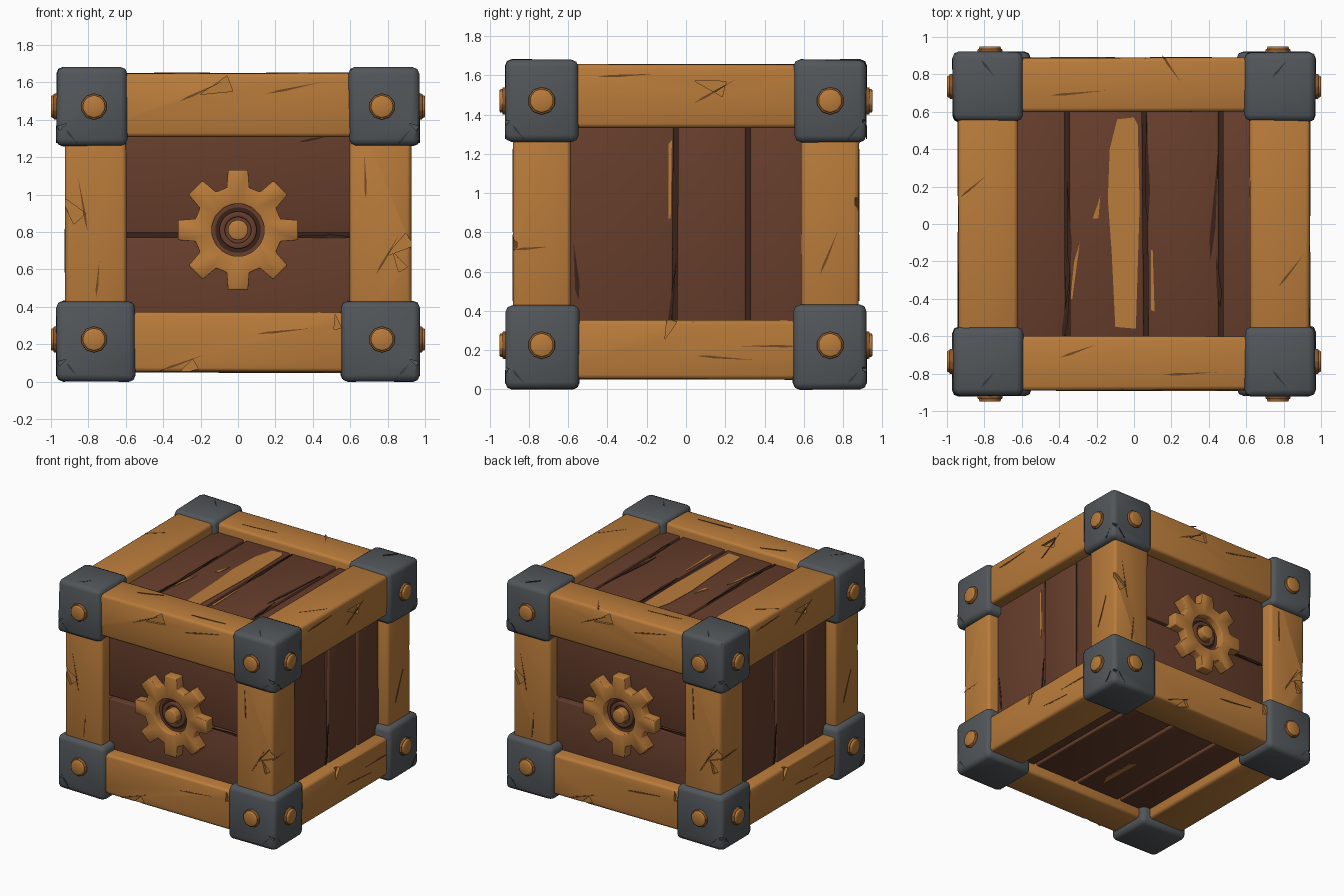
import bpy, bmesh, math, random
from mathutils import Matrix, Vector

random.seed(4)
cube = bpy.data.objects.get("Cube")
if cube:
    bpy.data.objects.remove(cube, do_unlink=True)


def material(name, rgb):
    m = bpy.data.materials.new(name)
    m.use_nodes = True
    m.diffuse_color = (*rgb, 1)
    m.node_tree.nodes["Principled BSDF"].inputs["Base Color"].default_value = (*rgb, 1)
    return m


OAK = material("light wood", (0.49, 0.2, 0.043))
BROWN = material("brown plank", (0.135, 0.048, 0.025))
DARK = material("dark gap", (0.04, 0.016, 0.01))
GRAIN = material("wood crack", (0.17, 0.065, 0.018))
IRON = material("grey iron", (0.084, 0.094, 0.103))
NICK = material("iron nick", (0.035, 0.04, 0.046))
RIM = material("bolt rim", (0.27, 0.1, 0.025))


# Each side has its own frame: u right, v up, w outward
def frame(u, v):
    u, v = Vector(u), Vector(v)
    return Matrix((u, v, u.cross(v))).transposed()


X, Y, Z = Vector((1, 0, 0)), Vector((0, 1, 0)), Vector((0, 0, 1))
SIDES = {"front": frame(X, Z), "back": frame(-X, Z), "right": frame(Y, Z),
         "left": frame(-Y, Z), "top": frame(X, Y), "bottom": frame(X, -Y)}
# Outward position of the recessed plank surface on each side
PANEL = {"front": .785, "back": .785, "right": .84, "left": .84, "top": 1.58, "bottom": -.13}


def bake(obj):
    """Replace the mesh by its modified result, with soft bevels and sharp edges."""
    deps = bpy.context.evaluated_depsgraph_get()
    obj.data = bpy.data.meshes.new_from_object(obj.evaluated_get(deps))
    obj.modifiers.clear()
    for p in obj.data.polygons:
        p.use_smooth = True
    obj.data.set_sharp_from_angle(angle=math.radians(48))


def slab(name, side, pts, w0, w1, mat, bevel=0, jitter=0, hole=None):
    """Outline extruded outward from w0 to w1 on one side of the crate."""
    bm = bmesh.new()
    n = len(pts)

    def loop(points, w):
        return [bm.verts.new(SIDES[side] @ Vector(
            [c + random.uniform(-jitter, jitter) for c in (*p, w)])) for p in points]

    def bridge(a, b):
        for i in range(n):
            j = (i + 1) % n
            bm.faces.new((a[i], a[j], b[j], b[i]))

    low, high = loop(pts, w0), loop(pts, w1)
    bridge(low, high)
    if hole:
        low_in, high_in = loop(hole, w0), loop(hole, w1)
        bridge(low_in, high_in)
        bridge(low, low_in)
        bridge(high, high_in)
    else:
        bm.faces.new(low)
        bm.faces.new(high)
    bmesh.ops.recalc_face_normals(bm, faces=bm.faces)
    me = bpy.data.meshes.new(name)
    bm.to_mesh(me)
    bm.free()
    me.materials.append(mat)
    obj = bpy.data.objects.new(name, me)
    bpy.context.collection.objects.link(obj)
    if bevel:
        mod = obj.modifiers.new("bevel", "BEVEL")
        mod.width, mod.segments, mod.limit_method = bevel, 2, "ANGLE"
        bake(obj)
    return obj


def rect(u0, u1, v0, v1):
    return [(u0, v0), (u1, v0), (u1, v1), (u0, v1)]


def circle(u, v, r, n):
    return [(u + r * math.cos(math.tau * (i + .5) / n),
             v + r * math.sin(math.tau * (i + .5) / n)) for i in range(n)]


def notch(obj, side, u, v, w, size, angle):
    """Cut a wedge-shaped chip out of a part."""
    a = math.radians(angle)
    tri = [(u + size * k * math.cos(a + t), v + size * k * math.sin(a + t))
           for k, t in ((1, 0), (.45, 2.3), (.45, -2.3))]
    cutter = slab("chip_cutter", side, tri, w - .02, w + .05, obj.data.materials[0])
    cutter.hide_render = True
    mod = obj.modifiers.new("chip", "BOOLEAN")
    mod.operation, mod.object, mod.solver = "DIFFERENCE", cutter, "EXACT"
    bake(obj)
    bpy.data.objects.remove(cutter, do_unlink=True)


def crack(side, u, v, length, angle, w, mat=GRAIN, width=.013):
    """Thin tapering split lying on a surface."""
    a = math.radians(angle)
    d, s = Vector((math.cos(a), math.sin(a))), Vector((-math.sin(a), math.cos(a)))
    c = Vector((u, v))
    pts = [c - d * length / 2, c - d * length * .2 - s * width / 2,
           c + d * length / 2, c - d * length * .3 + s * width / 2]
    slab("crack", side, [tuple(p) for p in pts], w - .004, w + .003, mat)


def patch(side, pts):
    """Worn light area painted on the planks."""
    slab("worn_patch", side, pts, PANEL[side] - .004, PANEL[side] + .003, OAK)


# Dark core seen through the gaps between the planks
slab("inner_core", "top", rect(-.77, .77, -.72, .72), .18, 1.53, DARK)


# Recessed planks
def planks(side, cuts, lo, hi, across=False):
    edges = [(c + random.uniform(-.006, .006), c + random.uniform(-.006, .006)) for c in cuts]
    g, w = .012, PANEL[side]
    for (a0, a1), (b0, b1) in zip(edges, edges[1:]):
        pts = [(a0 + g, lo), (b0 - g, lo), (b1 - g, hi), (a1 + g, hi)]
        if across:
            pts = [(v, u) for u, v in pts]
        slab(side + "_plank", side, pts, w - .07, w, BROWN, .008)


for side in ("front", "back"):
    planks(side, (.16, .78, 1.5), -.75, .75, True)
    crack(side, .42, .775, .4, 180, PANEL[side], DARK, .022)
    crack(side, .42, 1.3, .2, 12, PANEL[side], DARK)
for side in ("right", "left"):
    planks(side, (-.72, -.055, .32, .72), .16, 1.5)
    patch(side, [(-.09, .87), (-.078, .87), (-.072, 1.27), (-.09, 1.25)])
    crack(side, -.07, .47, .4, 84, PANEL[side], DARK, .02)
    crack(side, -.56, .6, .3, 95, PANEL[side], DARK, .025)
for side in ("top", "bottom"):
    planks(side, (-.78, -.36, .06, .46, .78), -.72, .72)
for u, v, length, angle in ((-.35, .0, .5, 92), (.43, .1, .6, 86), (.45, -.3, .3, 95),
                            (.07, .3, .6, 91), (-.36, -.45, .4, 84)):
    crack("top", u, v, length, angle, PANEL["top"], DARK, .028)

patch("top", [(-.1, -.55), (.01, -.56), (.03, .1), (.02, .53), (0, .57),
              (-.09, .56), (-.13, .4), (-.14, .13), (-.12, -.14)])
patch("top", [(-.34, -.4), (-.33, -.4), (-.29, -.1), (-.32, -.2)])
patch("top", [(.09, -.14), (.1, -.14), (.11, -.47), (.09, -.46)])
patch("top", [(-.22, .03), (-.19, .03), (-.18, .15)])
patch("bottom", [(-.11, .1), (-.07, .14), (-.06, .4), (-.1, .48)])

# Gear emblem on the front and back
teeth, mid = 8, .81
outer, inner = [], []
for t in range(teeth):
    for r, off in ((.235, -.26), (.325, -.165), (.325, .165), (.235, .26)):
        a = math.tau * t / teeth + off
        outer.append((r * math.cos(a), mid + r * math.sin(a)))
        inner.append((.14 * math.cos(a), mid + .14 * math.sin(a)))
for side in ("front", "back"):
    slab("gear", side, outer, .75, .86, OAK, .007, hole=inner)
    slab("gear_recess", side, circle(0, mid, .145, 24), .74, .8, BROWN)
    slab("gear_groove", side, circle(0, mid, .122, 24), .79, .803, DARK,
         hole=circle(0, mid, .09, 24))
    slab("gear_inner_ring", side, circle(0, mid, .1, 24), .75, .825, BROWN, .006,
         hole=circle(0, mid, .07, 24))
    slab("gear_hub", side, circle(0, mid, .056, 10), .75, .865, OAK, .008)

# Outer frame: horizontal beams
for side in ("front", "back"):
    top = slab("upper_beam", side, rect(-.8, .8, 1.31, 1.65), .6, .89, OAK, .022, .004)
    low = slab("lower_beam", side, rect(-.8, .8, .05, .37), .6, .89, OAK, .022, .004)
    notch(top, side, -.08, 1.58, .89, .13, 200)
    notch(low, side, -.25, .08, .89, .09, 210)
    notch(low, side, .53, .3, .89, .06, 100)
for side in ("right", "left"):
    top = slab("upper_side_beam", side, rect(-.75, .75, 1.33, 1.655), .62, .94, OAK, .022, .004)
    low = slab("lower_side_beam", side, rect(-.75, .75, .05, .355), .62, .94, OAK, .022, .004)
    notch(top, side, .16, 1.54, .94, .12, 165)
    notch(low, side, -.08, .33, .94, .08, 250)

# Four posts, eight iron corners
for sx in (-1, 1):
    for sy in (-1, 1):
        post = slab("corner_post", "top", rect(*sorted((sx * .598, sx * .925)),
                    *sorted((sy * .585, sy * .88))), .2, 1.5, OAK, .022, .004)
        side = "front" if sy < 0 else "back"
        if sx * sy < 0:
            notch(post, side, .87, .62, .88, .08, 120)
            notch(post, side, .89, .74, .88, .12, 215)
        else:
            notch(post, side, -.87, .9, .88, .13, 130)
        for x0, y0, z0, z1, name in ((.592, .55, 1.26, 1.68, "upper_corner"),
                                     (.55, .545, 0, .43, "lower_corner")):
            block = slab(name, "top", rect(*sorted((sx * x0, sx * .97)),
                         *sorted((sy * y0, sy * .92))), z0, z1, IRON, .035, .004)
            notch(block, side, sx * sy * -.95, z0 + .1, .92, .04, 90 + 60 * sx)
            crack("top", sx * .78, sy * .83, .12, 50 * sx * sy, z1, NICK)

# Bolts on the upright faces of the corners
for sides, u, w in ((("front", "back"), .77, .92), (("right", "left"), .735, .97)):
    for side in sides:
        for s in (-1, 1):
            for v in (.225, 1.47):
                slab("bolt_rim", side, circle(s * u, v, .07, 10), w - .02, w + .016, RIM, .005)
                slab("bolt_head", side, circle(s * u, v, .061, 10), w, w + .03, OAK, .008)
                crack(side, s * (u + .12), v - .16, .09, 50 * s, w, NICK)

# Splits in the frame timber
for side in ("front", "back"):
    for u, v, length, angle, w in ((.3, 1.57, .3, 12, .89), (-.2, 1.55, .25, 25, .89),
                                   (.25, .27, .3, 6, .89), (-.3, .1, .25, 20, .89),
                                   (-.83, .95, .3, 100, .88), (.8, .68, .25, 60, .88),
                                   (-.75, .55, .2, 85, .88), (.68, 1.1, .25, 92, .88)):
        crack(side, u, v, length, angle, w)
for side in ("right", "left"):
    for u, v, length, angle, w in ((.42, .22, .3, 180, .94), (.2, .16, .3, -4, .94),
                                   (-.78, .72, .2, 5, .925), (.73, .7, .25, 68, .925),
                                   (.15, 1.52, .25, 30, .94), (-.3, 1.6, .3, 3, .94)):
        crack(side, u, v, length, angle, w)
for u, v, length, angle in ((.2, .83, .18, -55), (-.3, .7, .3, 5), (-.86, .2, .18, 40),
                            (.84, -.25, .22, 52), (-.3, -.68, .2, 20), (.3, -.8, .3, 3)):
    crack("top", u, v, length, angle, 1.655 if abs(u) > .6 else 1.65)
